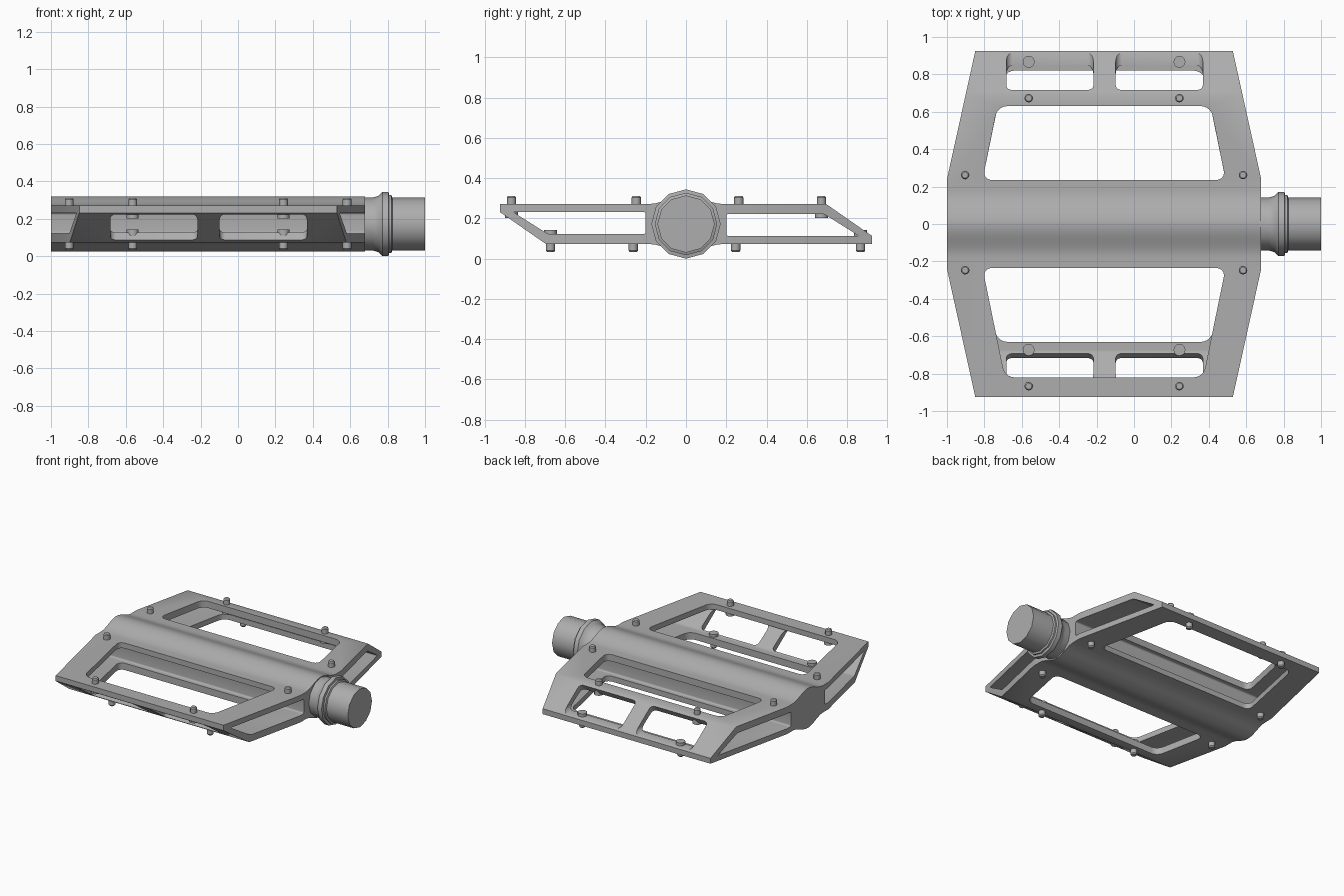
import bpy, bmesh, math
from mathutils import Matrix, Vector

if "Cube" in bpy.data.objects:
    bpy.data.objects.remove(bpy.data.objects["Cube"])

H = 0.172      # height of the axle line
MID = -0.16    # middle of the platform along x

grey = bpy.data.materials.new("brushed_grey")
grey.use_nodes = True
grey.diffuse_color = (0.42, 0.42, 0.42, 1)
grey.node_tree.nodes["Principled BSDF"].inputs["Base Color"].default_value = grey.diffuse_color


def finish(name, bm):
    bmesh.ops.recalc_face_normals(bm, faces=bm.faces)
    mesh = bpy.data.meshes.new(name)
    bm.to_mesh(mesh)
    bm.free()
    mesh.materials.append(grey)
    obj = bpy.data.objects.new(name, mesh)
    bpy.context.collection.objects.link(obj)
    return obj


def smooth(obj):
    bpy.ops.object.select_all(action="DESELECT")
    obj.select_set(True)
    bpy.context.view_layer.objects.active = obj
    bpy.ops.object.shade_smooth_by_angle(angle=math.radians(35))


def prism(name, pts, axis, lo, hi, radius=0, cap_edges=()):
    """Extrude a 2D outline along x (y,z outline) or z (x,y outline), rounding some edges."""
    bm = bmesh.new()
    place = (lambda p, d: (d, *p)) if axis == "x" else (lambda p, d: (*p, d))
    a, b = ([bm.verts.new(Vector(place(p, d)) + Vector((0, 0, H))) for p in pts] for d in (lo, hi))
    n = len(pts)
    bm.faces.new(a)
    bm.faces.new(b[::-1])
    for i in range(n):
        bm.faces.new((a[i], b[i], b[(i + 1) % n], a[(i + 1) % n]))
    if radius:
        edges = [bm.edges.get((c[i], c[i + 1])) for c in (a, b) for i in cap_edges]
        edges = edges or [bm.edges.get(pair) for pair in zip(a, b)]
        bmesh.ops.bevel(bm, geom=edges, offset=radius, segments=5, profile=0.5, affect="EDGES")
    return finish(name, bm)


def lathe(name, profile, matrix, steps):
    """Revolve (radius, height) points about z, then place the result."""
    bm = bmesh.new()
    verts = [bm.verts.new((r, 0, h)) for r, h in profile]
    edges = [bm.edges.new(pair) for pair in zip(verts, verts[1:])]
    bmesh.ops.spin(bm, geom=verts + edges, cent=(0, 0, 0), axis=(0, 0, 1),
                   angle=math.tau, steps=steps, use_merge=False)
    bmesh.ops.remove_doubles(bm, verts=bm.verts, dist=0.0005)
    bm.transform(matrix)
    obj = finish(name, bm)
    smooth(obj)
    return obj


def combine(target, cutter, operation="DIFFERENCE"):
    mod = target.modifiers.new("cut", "BOOLEAN")
    mod.operation, mod.object, mod.solver = operation, cutter, "EXACT"
    bpy.context.view_layer.objects.active = target
    bpy.ops.object.modifier_apply(modifier=mod.name)
    bpy.data.objects.remove(cutter)


# Platform: side outline with a raised hub, trimmed to the tapered plan shape
hub = [(y, 0.1 + 0.047 * math.cos(math.pi * y / 0.36) ** 2)
       for y in (0.18 * (i / 10 - 1) for i in range(21))]
half = [(-0.925, 0.06), (-0.925, 0.1)] + hub + [(0.695, 0.1)]
platform = prism("platform", half + [(-y, -z) for y, z in half], "x", -1.2, 0.9)
corner = [(0.84, -0.24), (0.84, 0.24), (0.683, 0.95)]
plan = corner + [(-x, y) for x, y in corner[::-1]]
plan = [(0.683, -0.95)] + plan + [(-0.683, -0.95)]
combine(platform, prism("plan_cutter", [(MID + x, y) for x, y in plan], "z", -0.4, 0.4), "INTERSECT")


def opening(s, y_far, half_far, lo, hi):
    shape = [(0.65, -0.235), (-0.65, -0.235), (-half_far, y_far), (half_far, y_far)]
    return prism("opening_cutter", [(MID + x, s * y) for x, y in shape], "z", s * lo, s * hi, 0.05)


# Each end is the other turned half a turn about the axle
hollow = [(-0.86, 0.06), (-0.2, 0.06), (-0.2, -0.05), (-0.685, -0.05)]
window = [(-0.98, 0.052), (-0.82, 0.052), (-0.69, -0.04), (-0.76, -0.157)]
for s in (1, -1):
    combine(platform, prism("hollow_cutter", [(s * y, s * z) for y, z in hollow], "x", -1.3, 1, 0.012))
    combine(platform, opening(s, -0.82, 0.53, 0.05, 0.3))
    combine(platform, opening(s, -0.63, 0.57, -0.04, -0.3))
    for x in (-0.45, 0.135):
        combine(platform, prism("window_cutter", [(s * y, s * z) for y, z in window], "x",
                                x - 0.233, x + 0.233, 0.03, (0, 2)))
smooth(platform)

# Axle with flared collar
axle = [(0, 0.6), (0.142, 0.6), (0.142, 0.72), (0.15, 0.75), (H, 0.772), (H, 0.805),
        (0.155, 0.808), (0.155, 0.82), (0.142, 0.825), (0.142, 1), (0, 1)]
lathe("axle", axle, Matrix.Translation((0, 0, H)) @ Matrix.Rotation(math.pi / 2, 4, "Y"), 12)

# Grip pins on both sides; crossbar pins have a head inside the frame
shank = [(0.023, 0.065), (0.023, 0.132), (0.017, 0.14), (0, 0.14)]
head = [(0, 0.03), (0.032, 0.03), (0.032, 0.065)]
rows = [(-0.867, 0.403, head), (-0.247, 0.743, [(0, 0.065)]),
        (0.262, 0.743, [(0, 0.065)]), (0.673, 0.403, head)]
for side, turn in (("top", 0), ("bottom", math.pi)):
    for row, (y, dx, base) in enumerate(rows):
        for end, x in (("right", MID - dx), ("left", MID + dx)):
            m = Matrix.Translation((0, 0, H)) @ Matrix.Rotation(turn, 4, "X") @ Matrix.Translation((x, y, 0))
            lathe(f"{side}_pin_{end}_{row + 1}", base + shank, m, 12)
